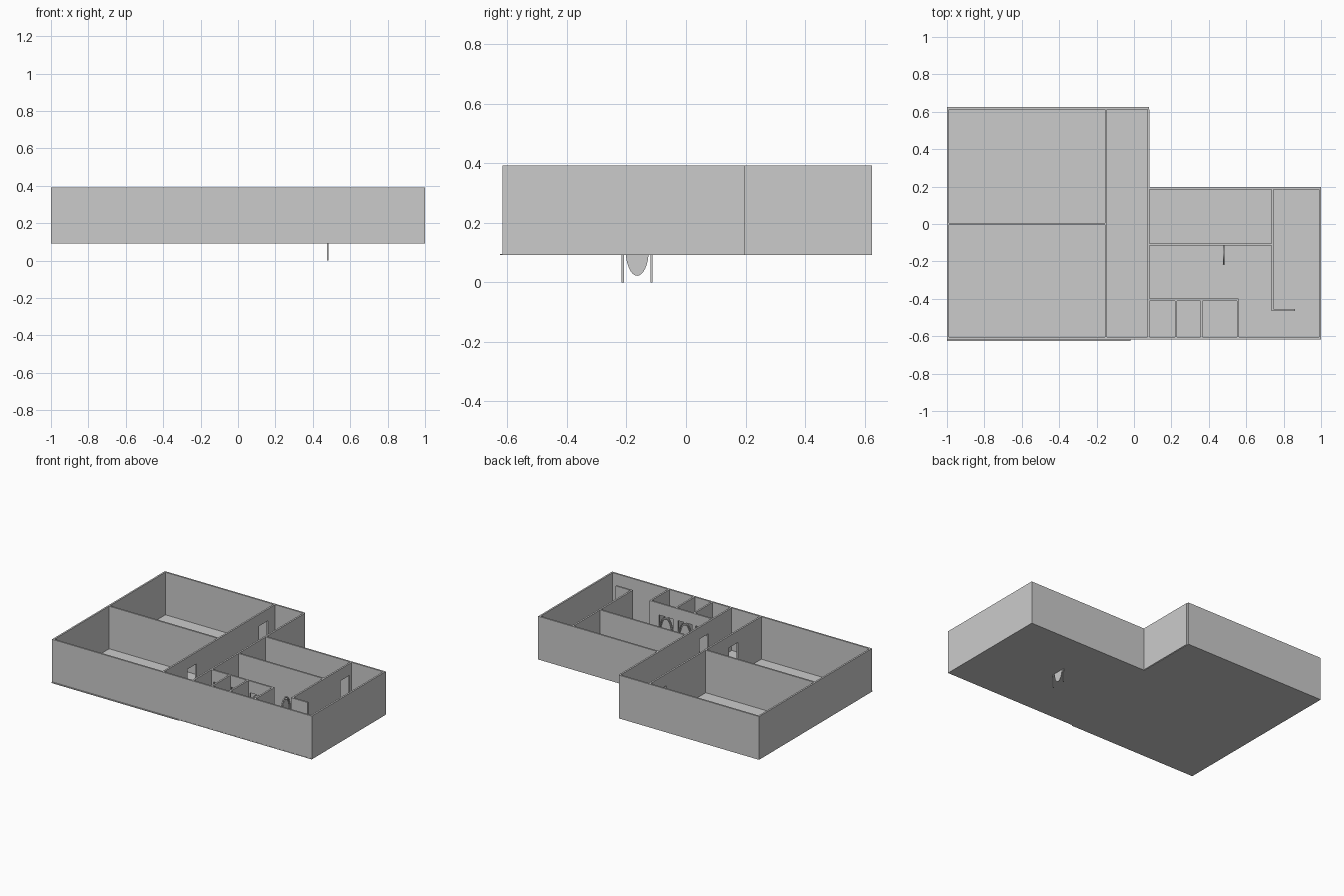
import bpy, bmesh, math
from mathutils import Vector

if "Cube" in bpy.data.objects:
    bpy.data.objects.remove(bpy.data.objects["Cube"])

Z0, Z1 = 0.094, 0.392      # wall base and top
T = 0.012                  # wall thickness
DOOR_W, DOOR_TOP = 0.10, 0.31


def prism(name, outline, offset):
    """Flat outline pushed along an offset into a solid."""
    bm = bmesh.new()
    face = bm.faces.new([bm.verts.new(p) for p in outline])
    ext = bmesh.ops.extrude_face_region(bm, geom=[face])
    bmesh.ops.translate(bm, vec=Vector(offset),
                        verts=[v for v in ext["geom"] if isinstance(v, bmesh.types.BMVert)])
    bmesh.ops.recalc_face_normals(bm, faces=bm.faces)
    mesh = bpy.data.meshes.new(name)
    bm.to_mesh(mesh)
    bm.free()
    ob = bpy.data.objects.new(name, mesh)
    bpy.context.collection.objects.link(ob)
    return ob


def wall(name, axis, at, a, b, doors=(), door_w=DOOR_W):
    """Wall along an axis from a to b, notched by a doorway at each door centre."""
    prof = [(a, Z1), (a, Z0)]
    for d in doors:
        l, r = d - door_w / 2, d + door_w / 2
        prof += [(l, Z0), (l, DOOR_TOP), (r, DOOR_TOP), (r, Z0)]
    prof += [(b, Z0), (b, Z1)]
    h = T / 2
    if axis == 'x':
        return prism(name, [(u, at - h, z) for u, z in prof], (0, T, 0))
    return prism(name, [(at - h, u, z) for u, z in prof], (T, 0, 0))


def arch_door(name, axis, cx, cy, base):
    """Arched frame with an oval panel hung inside it."""
    hw, spring, top, t, d = 0.052, 0.11, 0.215, 0.007, 0.008
    n = 16
    arc = [math.pi * i / n for i in range(n + 1)]
    frame = [(hw, 0)] + [(hw * math.cos(q), spring + (top - spring) * math.sin(q)) for q in arc] + [(-hw, 0)]
    w = hw - t
    frame += [(-w, 0)] + [(-w * math.cos(q), spring + (top - t - spring) * math.sin(q)) for q in arc] + [(w, 0)]
    panel = [(0.039 * math.cos(2 * math.pi * i / 32), 0.11 + 0.088 * math.sin(2 * math.pi * i / 32))
             for i in range(32)]
    for part, pts, depth in (("frame", frame, d), ("panel", panel, d / 2)):
        if axis == 'x':
            prism(f"{name}_{part}", [(cx + u, cy - depth / 2, base + z) for u, z in pts], (0, depth, 0))
        else:
            prism(f"{name}_{part}", [(cx - depth / 2, cy + u, base + z) for u, z in pts], (depth, 0, 0))


# floor slab following the L-shaped plan
prism("floor", [(-1, -0.625, 0.091), (-0.02, -0.625, 0.091), (-0.02, -0.618, 0.091), (1, -0.618, 0.091),
                (1, 0.197, 0.091), (0.08, 0.197, 0.091), (0.08, 0.625, 0.091), (-1, 0.625, 0.091)],
      (0, 0, 0.005))

# outer walls
wall("front_wall", 'x', -0.611, -1, 1)
wall("back_wall", 'x', 0.619, -1, 0.08)
wall("side_back_wall", 'x', 0.191, 0.08, 1)
wall("left_wall", 'y', -0.994, -0.605, 0.613)
wall("right_wall", 'y', 0.994, -0.605, 0.185)

# corridor and room walls
wall("corridor_left_wall", 'y', -0.15, -0.605, 0.613, (-0.30, 0.485))
wall("corridor_right_wall", 'y', 0.078, -0.605, 0.613, (-0.30,))
wall("room_divider", 'x', 0.0, -0.988, -0.156)
wall("middle_wall", 'x', -0.11, 0.084, 0.734)
wall("end_room_wall", 'y', 0.74, -0.466, 0.185, (0.11,))
wall("short_return_wall", 'x', -0.46, 0.746, 0.86)

# stalls
stall_doors = (0.152, 0.288, 0.435)
wall("stall_front", 'x', -0.405, 0.084, 0.56, stall_doors, 0.108)
for i, x in enumerate((0.224, 0.361, 0.556)):
    wall(f"stall_partition_{i + 1}", 'y', x, -0.605, -0.411)
for i, x in enumerate(stall_doors):
    arch_door(f"stall_door_{i + 1}", 'x', x, -0.405, 0.094)

# loose arched door passing through the floor
arch_door("loose_door", 'y', 0.48, -0.164, 0.0)
